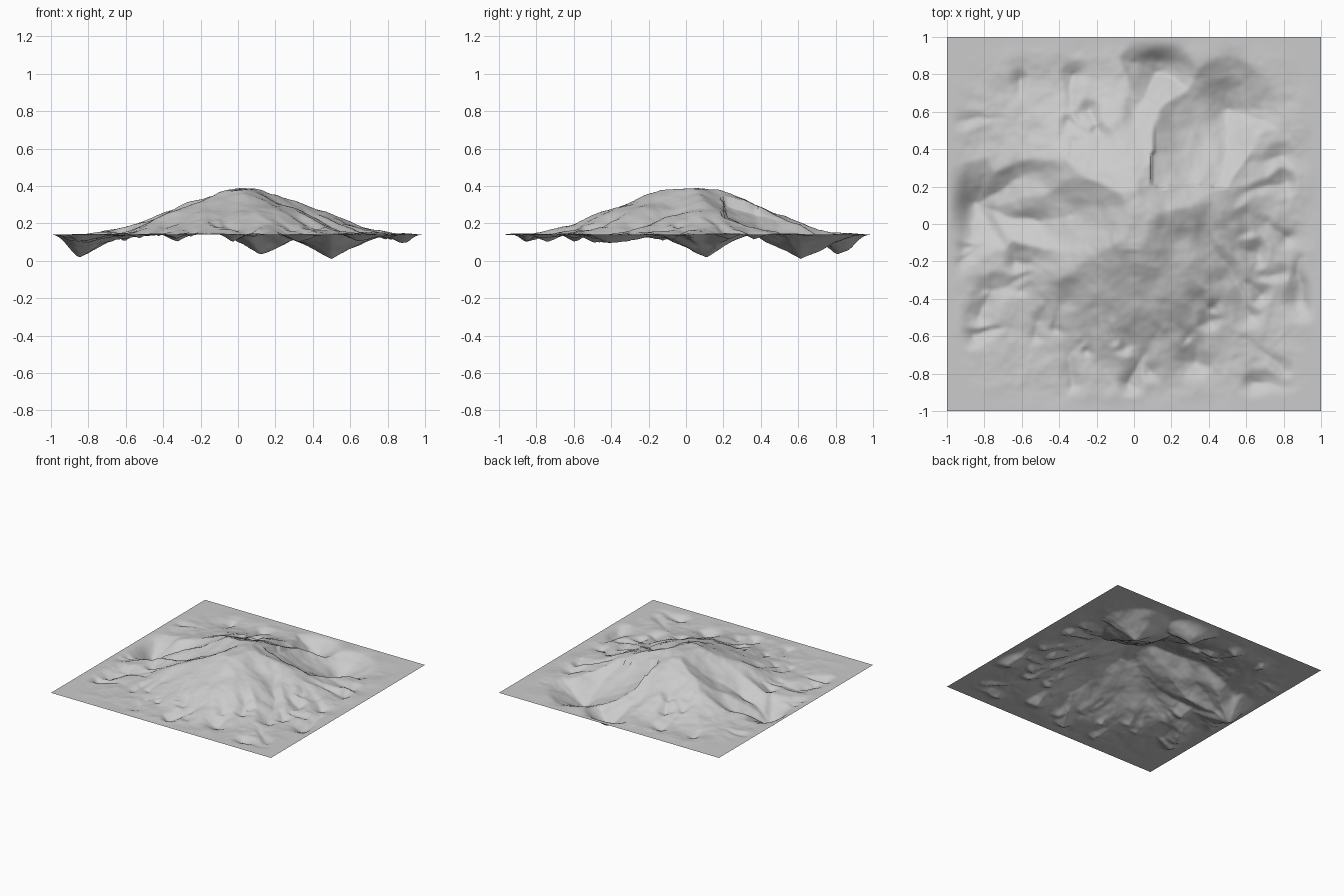
import bpy, bmesh, math, random
from mathutils import Vector, noise

if "Cube" in bpy.data.objects:
    bpy.data.objects.remove(bpy.data.objects["Cube"])

random.seed(4)
N = 160
BASE = 0.14

# Mountain cross-section: radius -> height
PROFILE = [(0, .385), (.2, .378), (.3, .358), (.4, .322), (.5, .262), (.6, .208),
           (.7, .17), (.8, .148), (.9, .14), (2, .14)]

# Main eroded valleys: (x, y, floor z) along each stream
VALLEYS = [
    [(-.12, .12, .36), (-.35, .06, .22), (-.52, .03, .14), (-.72, .07, .09), (-.85, .10, .02)],
    [(-.35, .38, .29), (-.62, .24, .13), (-.85, .10, .02)],
    [(.08, .33, .36), (.28, .34, .26), (.42, .42, .15), (.50, .62, .01)],
    [(.28, .02, .32), (.40, -.12, .22), (.55, -.28, .15), (.62, -.50, .11)],
    [(-.25, -.35, .30), (-.45, -.50, .19), (-.85, -.60, .10)],
    [(-.18, -.38, .29), (-.26, -.68, .13)],
    [(.18, -.45, .27), (.06, -.70, .14), (-.02, -.86, .10)],
    [(-.37, .45, .25), (-.33, .62, .16), (-.32, .80, .10)],
    [(.05, .48, .27), (.05, .65, .15), (.12, .80, .03)],
    [(-.55, .55, .18), (-.62, .75, .11)],
    [(.88, -.18, .12), (.90, -.42, .08)],
    [(-.70, .56, .14), (-.94, .56, .11)],
    [(.38, -.42, .23), (.58, -.62, .14), (.80, -.78, .11)],
    [(.60, .15, .19), (.80, .22, .11)],
    [(-.50, -.10, .23), (-.92, -.12, .10)],
    [(.70, .60, .11), (.50, .62, .01)],
    [(.65, -.86, .10), (.85, -.88, .11)],
]


def interp(r):
    for (a, p), (b, q) in zip(PROFILE, PROFILE[1:]):
        if r <= b:
            return p + (q - p) * (r - a) / (b - a)
    return BASE


def envelope(x, y):
    r = math.hypot(x - .02, y - .03)
    a = math.atan2(y - .03, x - .02)
    return interp(r * (1 + .04 * math.cos(3 * a + 1)))


# Smaller side gullies running down the flanks
def gully(a, r0, r1, depth):
    pts = []
    for i in range(4):
        r = r0 + (r1 - r0) * i / 3
        x, y = r * math.cos(a), r * math.sin(a)
        pts.append((x, y, envelope(x, y) - depth * i / 3))
        a += random.uniform(-.12, .12)
    return pts


streams = [(v, .50) for v in VALLEYS]
for i in range(34):
    r0 = random.uniform(.28, .6)
    streams.append((gully(i * math.tau / 34 + random.uniform(-.06, .06), r0,
                          r0 + random.uniform(.2, .38), random.uniform(.02, .045)), .42))
segments = [(p, q, s) for pts, s in streams for p, q in zip(pts, pts[1:])]


def height(x, y):
    # Warped position gives the streams a natural wander
    w = noise.noise_vector(Vector((x * 4, y * 4, 2.3))) * .025
    w += noise.noise_vector(Vector((x * 11, y * 11, 7.1))) * .014
    u, v = x + w.x, y + w.y
    h = envelope(u, v)
    for (ax, ay, az), (bx, by, bz), slope in segments:
        if u < min(ax, bx) - .4 or u > max(ax, bx) + .4 or v < min(ay, by) - .4 or v > max(ay, by) + .4:
            continue
        dx, dy = bx - ax, by - ay
        t = max(0, min(1, ((u - ax) * dx + (v - ay) * dy) / (dx * dx + dy * dy)))
        d = math.hypot(u - ax - t * dx, v - ay - t * dy)
        z = az + (bz - az) * t + slope * d
        k = .012
        if z < h + k:
            m = max(k - abs(h - z), 0) / k
            h = min(h, z) - m * m * k * .2
    # Fine rills
    n = noise.fractal(Vector((x * 6, y * 6, 5.0)), 1.0, 2.1, 4)
    h += .010 * n
    # Flat border
    edge = max(0, min(1, (1 - max(abs(x), abs(y))) / .14))
    edge = edge * edge * (3 - 2 * edge)
    corner = max(0, min(1, (1.25 - math.hypot(x, y)) / .2))
    return max(.005, BASE + (h - BASE) * edge * corner)


# Terrain sheet
bm = bmesh.new()
bmesh.ops.create_grid(bm, x_segments=N, y_segments=N, size=1)
for vert in bm.verts:
    vert.co.z = height(vert.co.x, vert.co.y)
for f in bm.faces:
    f.smooth = True
mesh = bpy.data.meshes.new("mountain_terrain")
bm.to_mesh(mesh)
bm.free()
obj = bpy.data.objects.new("mountain_terrain", mesh)
bpy.context.collection.objects.link(obj)
